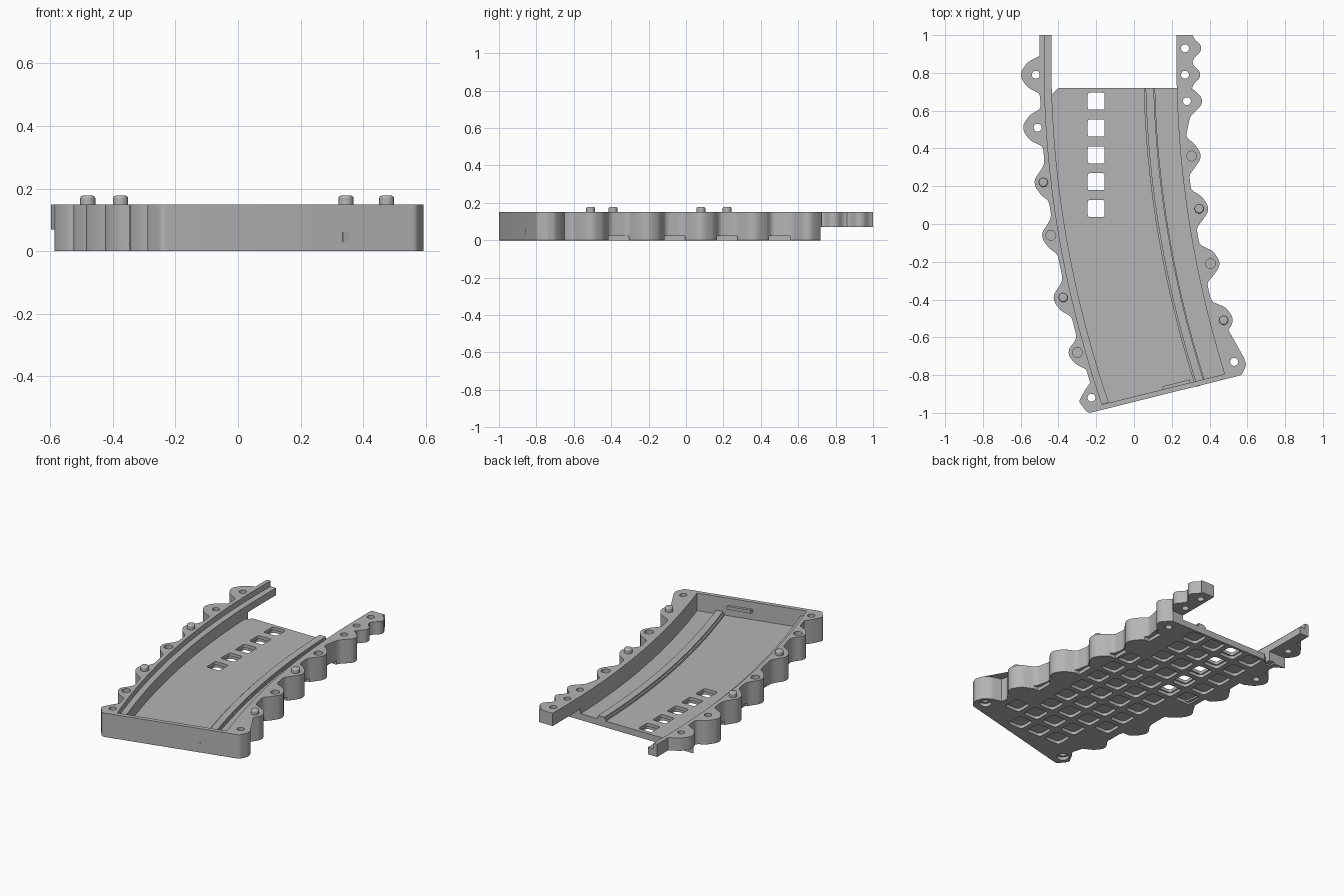
import bpy, bmesh, math
from mathutils import Vector

if "Cube" in bpy.data.objects:
    bpy.data.objects.remove(bpy.data.objects["Cube"])

TOP, FLOOR, ARM, BACK = 0.15, 0.04, 0.07, 0.72

grey = bpy.data.materials.new("plain_grey")
grey.use_nodes = True
grey.diffuse_color = (0.46, 0.46, 0.46, 1)
grey.node_tree.nodes["Principled BSDF"].inputs["Base Color"].default_value = grey.diffuse_color


def bend(y):
    """Sideways sweep of the whole channel towards its front."""
    return 0.094 * max(0.0, 0.85 - y) ** 2


def line(offset, y0, y1, n=28):
    ys = [y0 + (y1 - y0) * i / n for i in range(n + 1)]
    return [(offset + bend(y), y) for y in ys]


def front_y(x):
    return -1 + 0.248 * (x + 0.235)


def rounded(pts, r, steps=4, closed=True):
    """Replace corners by short quadratic arcs."""
    out, n = [], len(pts)
    for i in range(n):
        if not closed and i in (0, n - 1):
            out.append(tuple(pts[i]))
            continue
        p, a, b = (Vector(pts[j % n]) for j in (i, i - 1, i + 1))
        a = p + (a - p).normalized() * min(r, (a - p).length * 0.45)
        b = p + (b - p).normalized() * min(r, (b - p).length * 0.45)
        for k in range(steps + 1):
            t = k / steps
            out.append(tuple(a * (1 - t) ** 2 + p * 2 * t * (1 - t) + b * t * t))
    return out


def add_prism(bm, pts, z0, z1):
    low = [bm.verts.new((x, y, z0)) for x, y in pts]
    face = bm.faces.new(low)
    made = bmesh.ops.extrude_face_region(bm, geom=[face])["geom"]
    for v in made:
        if isinstance(v, bmesh.types.BMVert):
            v.co.z = z1


def finish(bm, name):
    bmesh.ops.recalc_face_normals(bm, faces=bm.faces)
    mesh = bpy.data.meshes.new(name)
    bm.to_mesh(mesh)
    bm.free()
    mesh.materials.append(grey)
    ob = bpy.data.objects.new(name, mesh)
    bpy.context.collection.objects.link(ob)
    return ob


def prism(name, pts, z0, z1):
    bm = bmesh.new()
    add_prism(bm, pts, z0, z1)
    return finish(bm, name)


def select(ob):
    bpy.ops.object.select_all(action="DESELECT")
    ob.select_set(True)
    bpy.context.view_layer.objects.active = ob


def carve(ob, shapes):
    """Cut a list of (outline, bottom, top) prisms out of an object."""
    bm = bmesh.new()
    for pts, z0, z1 in shapes:
        add_prism(bm, pts, z0, z1)
    cutter = finish(bm, "cutter")
    cutter.hide_render = True
    mod = ob.modifiers.new("carve", "BOOLEAN")
    mod.operation, mod.solver, mod.object = "DIFFERENCE", "EXACT", cutter
    mod.use_self = True
    select(ob)
    bpy.ops.object.modifier_apply(modifier="carve")
    bpy.data.objects.remove(cutter)


def circle(x, y, r, n=24):
    return [(x + r * math.cos(math.tau * i / n), y + r * math.sin(math.tau * i / n)) for i in range(n)]


def rect(x, y, w, d):
    w, d = w / 2, d / 2
    return [(x - w, y - d), (x + w, y - d), (x + w, y + d), (x - w, y + d)]


def smooth(ob):
    select(ob)
    bpy.ops.object.shade_smooth_by_angle(angle=math.radians(30))


# Lobes: x, y, tip reach, half width, root reach past the wall, fitting
RIGHT = [(0.27, 0.93, 0.085, 0.07, 0.05, "hole"), (0.27, 0.79, 0.08, 0.07, 0.05, "hole"),
         (0.28, 0.65, 0.08, 0.08, 0.03, "hole"), (0.305, 0.36, 0.047, 0.1, 0, "socket"),
         (0.345, 0.08, 0.047, 0.1, 0, "peg"), (0.405, -0.21, 0.047, 0.1, 0, "socket"),
         (0.475, -0.51, 0.047, 0.1, 0, "peg")]
LEFT = [(-0.52, 0.79, 0.078, 0.1, 0, "hole"), (-0.51, 0.51, 0.076, 0.1, 0, "hole"),
        (-0.48, 0.22, 0.046, 0.1, 0, "peg"), (-0.44, -0.06, 0.046, 0.1, 0, "socket"),
        (-0.375, -0.39, 0.05, 0.1, 0, "peg"), (-0.30, -0.68, 0.046, 0.09, 0, "socket")]
CORNERS = [(-0.225, -0.92), (0.53, -0.73)]


def lobed_edge(lobes, side, offset):
    """Outer wall edge, back to front, with a pointed lobe at each fitting."""
    pts = []
    for x, y, tip, half, root, _ in lobes:
        def wall(v):
            return (offset + bend(v) + side * root, v)
        shoulder = x + side * (tip - 0.035)
        pts += [wall(y + half), (shoulder, y + half * 0.68), (x + side * tip, y + 0.018),
                (x + side * tip, y - 0.018), (shoulder, y - half * 0.68), wall(y - half)]
        if half == 0.1:
            pts.append(wall(y - 0.145))
    return rounded(pts, 0.02, 3, closed=False)


# Frame: both lobed walls joined by the front wall
inner_left = line(-0.475, 1, -0.955)
inner_right = line(0.225, -0.795, 1)
right_edge = [(0.32, 1)] + lobed_edge(RIGHT, 1, 0.26)
front_edge = rounded([(0.47, -0.65), (0.535, -0.665), (0.58, -0.70), (0.595, -0.745), (0.57, -0.80),
                      (-0.235, -1), (-0.25, -0.995), (-0.292, -0.94), (-0.26, -0.88), (-0.232, -0.84)],
                     0.012, 3, closed=False)
left_edge = lobed_edge(LEFT, -1, -0.50)[::-1] + [(-0.50, 1)]
frame = prism("lobed_frame", inner_left + inner_right + right_edge + front_edge + left_edge, 0, TOP)

# Narrow chamfer around the underside
bm = bmesh.new()
bm.from_mesh(frame.data)
edges = [e for e in bm.edges if all(v.co.z < 0.001 for v in e.verts)]
bmesh.ops.bevel(bm, geom=edges, offset=0.005, segments=1, affect="EDGES", clamp_overlap=True)
bm.to_mesh(frame.data)
bm.free()

# Arms are undercut, fittings are drilled, gaps between lobes are relieved
carve(frame, [(rect(0, BACK + 0.3, 2, 0.6), -0.1, ARM)])
drills, rings = [], []
for x, y, *_, kind in LEFT + RIGHT:
    if kind == "hole":
        drills.append((circle(x, y, 0.021), -0.1, 0.3))
    elif kind == "socket":
        drills.append((circle(x, y, 0.026), TOP - 0.03, 0.3))
drills += [(circle(x, y, 0.021), -0.1, 0.3) for x, y in CORNERS]
carve(frame, drills)
rings = [(circle(x, y, 0.036), -0.1, 0.02) for x, y in CORNERS]
for y in (0.5, 0.22, -0.06, -0.36):
    rings.append((rect(0.27 + bend(y), y, 0.05, 0.11), -0.1, 0.022))
for y in (0.36, 0.08, -0.22, -0.53):
    rings.append((rect(-0.512 + bend(y), y, 0.05, 0.11), -0.1, 0.022))
carve(frame, rings)
smooth(frame)

# Pegs with a rounded crown
for x, y, *_, kind in LEFT + RIGHT:
    if kind == "peg":
        bpy.ops.mesh.primitive_cylinder_add(vertices=24, radius=0.024, depth=0.055,
                                            location=(x, y, TOP))
        peg = bpy.context.object
        peg.name = "peg"
        peg.data.materials.append(grey)
        bev = peg.modifiers.new("crown", "BEVEL")
        bev.width, bev.segments, bev.limit_method = 0.008, 3, "ANGLE"
        smooth(peg)

# Stepped ledge along the inside of the left wall
ledge = prism("left_ledge", line(-0.48, 1, -0.955) + line(-0.437, -0.945, 1), 0.01, 0.115)
carve(ledge, [(rect(0, BACK + 0.3, 2, 0.6), -0.1, ARM)])
smooth(ledge)

# Floor with windows and a grid of shallow pockets underneath
floor = prism("floor", [(-0.40, BACK), (-0.44, 0.68), (-0.48, 0.68)] + line(-0.481, 0.66, -0.965)
              + line(0.237, -0.80, BACK), 0, FLOOR)
pitch, pockets, windows = 0.142, [], []
for j in range(12):
    for i in range(-2, 6):
        x, y = -0.2 + pitch * i, 0.65 - pitch * j
        if -0.40 < x - bend(y) < 0.19 and y > front_y(x) + 0.09:
            pockets.append((rounded(rect(x, y, 0.108, 0.108), 0.025), -0.1, 0.02))
        if i == 0 and j < 5:
            windows.append((rounded(rect(x, y, 0.09, 0.09), 0.012), -0.1, 0.3))
carve(floor, pockets)
carve(floor, windows)
smooth(floor)

# Low guide rail running along the floor
for name, a, b, z in (("guide_rail_base", 0.05, 0.11, 0.052), ("guide_rail_top", 0.06, 0.104, 0.062)):
    smooth(prism(name, line(a, BACK, -0.862) + line(b, -0.845, BACK), FLOOR - 0.01, z))

# Catch on the inside of the front wall
catch = [(x, front_y(x) + d) for x, d in ((0.14, 0.01), (0.30, 0.01), (0.295, 0.045), (0.155, 0.045))]
prism("front_catch", catch, 0.085, 0.105)
